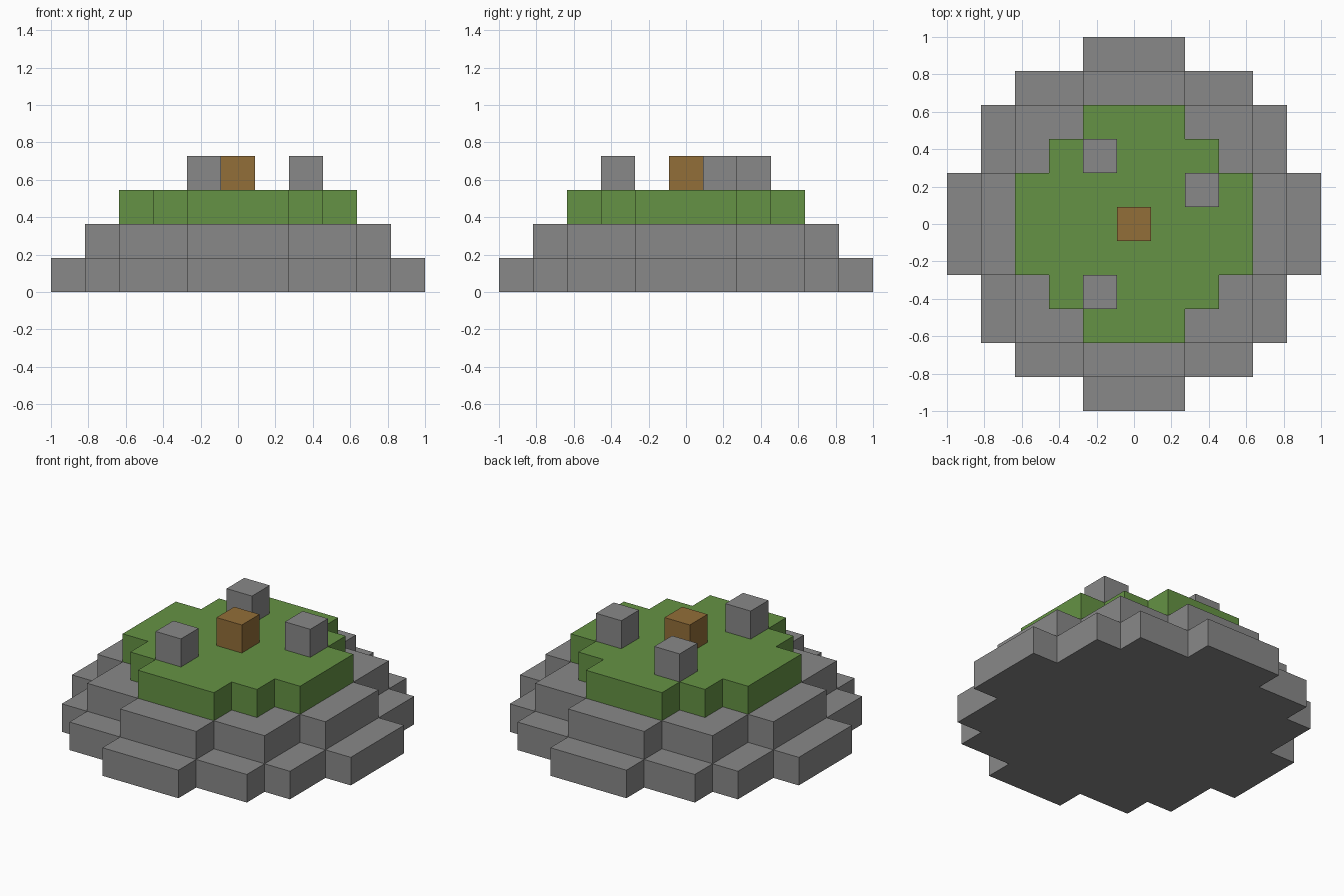
import bpy
import bmesh

CELL = 2 / 11  # size of one block

old = bpy.data.objects.get("Cube")
if old:
    bpy.data.objects.remove(old, do_unlink=True)


def make_material(name, rgb):
    mat = bpy.data.materials.new(name)
    mat.use_nodes = True
    color = (*rgb, 1.0)
    mat.diffuse_color = color
    mat.node_tree.nodes["Principled BSDF"].inputs["Base Color"].default_value = color
    return mat


stone = make_material("stone_grey", (0.25, 0.25, 0.25))
grass = make_material("grass_green", (0.13, 0.29, 0.058))
wood = make_material("wood_brown", (0.29, 0.156, 0.04))


def add_prism(name, outline, level, mat):
    """Extrude a counter-clockwise outline, in cells, one cell up from a level."""
    bm = bmesh.new()
    verts = [bm.verts.new((x * CELL, y * CELL, level * CELL)) for x, y in outline]
    base = bm.faces.new(verts)
    top = bmesh.ops.extrude_face_region(bm, geom=[base], use_keep_orig=True)
    moved = [v for v in top["geom"] if isinstance(v, bmesh.types.BMVert)]
    bmesh.ops.translate(bm, vec=(0, 0, CELL), verts=moved)
    bmesh.ops.recalc_face_normals(bm, faces=bm.faces)
    mesh = bpy.data.meshes.new(name)
    bm.to_mesh(mesh)
    bm.free()
    mesh.materials.append(mat)
    obj = bpy.data.objects.new(name, mesh)
    bpy.context.collection.objects.link(obj)
    return obj


def stepped_disc(corners):
    """Repeat a quarter staircase of outer corners four times round the centre."""
    quarter = [corners[0]]
    for (x0, y0), (x1, y1) in zip(corners, corners[1:]):
        quarter += [(x1, y0), (x1, y1)]
    outline = []
    for _ in range(4):
        outline += quarter
        quarter = [(-y, x) for x, y in quarter]
    return outline


# Stacked terraces
terraces = [
    ("lower_stone_terrace", [(5.5, 1.5), (4.5, 3.5), (3.5, 4.5), (1.5, 5.5)], stone),
    ("upper_stone_terrace", [(4.5, 1.5), (3.5, 3.5), (1.5, 4.5)], stone),
    ("grass_terrace", [(3.5, 1.5), (2.5, 2.5), (1.5, 3.5)], grass),
]
for level, (name, corners, mat) in enumerate(terraces):
    add_prism(name, stepped_disc(corners), level, mat)

# Single blocks standing on the grass
blocks = [
    ("centre_wood_block", 0, 0, wood),
    ("back_stone_block", -1, 2, stone),
    ("left_stone_block", 2, 1, stone),
    ("front_stone_block", -1, -2, stone),
]
for name, cx, cy, mat in blocks:
    square = [(cx + dx, cy + dy) for dx, dy in
              ((-0.5, -0.5), (0.5, -0.5), (0.5, 0.5), (-0.5, 0.5))]
    add_prism(name, square, len(terraces), mat)
